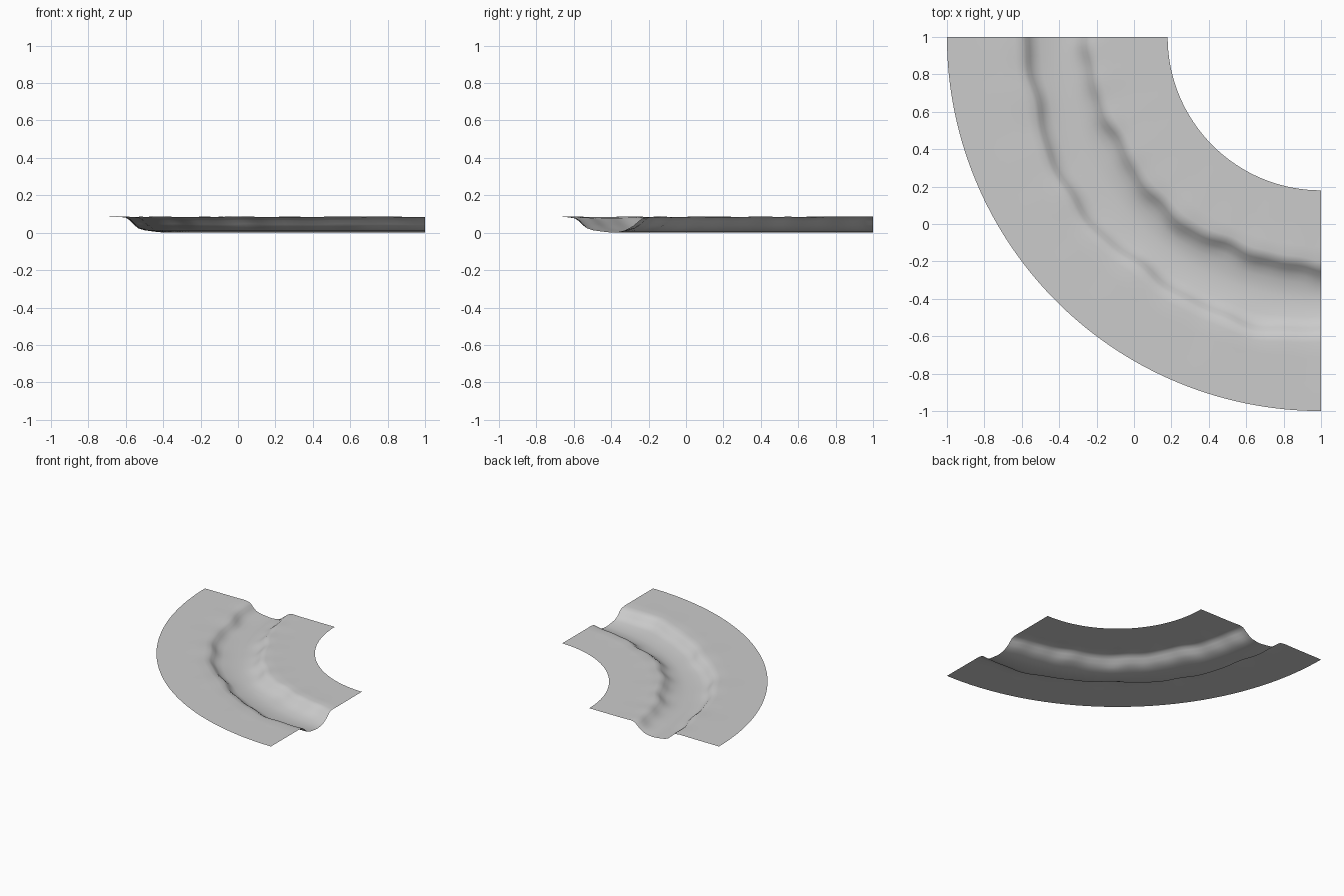
import bpy, bmesh, math

cube = bpy.data.objects.get("Cube")
if cube:
    bpy.data.objects.remove(cube)

stone = bpy.data.materials.new("pale_grey_earth")
stone.use_nodes = True
GREY = (0.6, 0.6, 0.6, 1)
stone.diffuse_color = GREY
stone.node_tree.nodes["Principled BSDF"].inputs["Base Color"].default_value = GREY

# Cross-section of bank, channel, bank: radius, height, wobble weight
PROFILE = [
    (0.82, 0.083, 0), (1.0, 0.083, 0), (1.12, 0.083, 0.3), (1.185, 0.085, 0.8),
    (1.215, 0.078, 1), (1.235, 0.062, 1), (1.26, 0.040, 1), (1.285, 0.024, 0.9),
    (1.32, 0.011, 0.5), (1.36, 0.004, 0.2), (1.40, 0.001, 0), (1.45, 0.006, 0.2),
    (1.50, 0.013, 0.5), (1.535, 0.024, 0.9), (1.56, 0.045, 1), (1.58, 0.066, 1),
    (1.60, 0.079, 1), (1.64, 0.085, 0.8), (1.72, 0.084, 0.3), (1.85, 0.084, 0), (2.0, 0.084, 0),
]
STEPS = 72


def wobble(t, phase):
    """Irregular sideways wander of a channel edge; t runs 0 to 1."""
    return (0.013 * math.sin(13 * t + phase) + 0.008 * math.sin(31 * t + 2 * phase)
            + 0.004 * math.sin(57 * t + phase))


def ripple(t):
    return 0.0016 * math.sin(24 * t) + 0.0012 * math.sin(55 * t + 1)


# Curved channel with flat banks, swept a quarter turn
bm = bmesh.new()
rows = []
for i in range(STEPS + 1):
    t = i / STEPS
    a = math.pi + t * math.pi / 2
    row = []
    for r, z, w in PROFILE:
        r += w * wobble(t, 0.6 if r < 1.4 else 3.1)
        z += ripple(t) * (w if z > 0.03 else 0)
        row.append(bm.verts.new((1 + r * math.cos(a), 1 + r * math.sin(a), max(z, 0))))
    rows.append(row)
for r0, r1 in zip(rows, rows[1:]):
    for j in range(len(PROFILE) - 1):
        bm.faces.new((r0[j], r1[j], r1[j + 1], r0[j + 1]))
bm.normal_update()
if sum(f.normal.z for f in bm.faces) < 0:
    bmesh.ops.reverse_faces(bm, faces=bm.faces)
for f in bm.faces:
    f.smooth = True
mesh = bpy.data.meshes.new("curved_river_channel")
bm.to_mesh(mesh)
bm.free()
mesh.materials.append(stone)
channel = bpy.data.objects.new("curved_river_channel", mesh)
bpy.context.collection.objects.link(channel)
